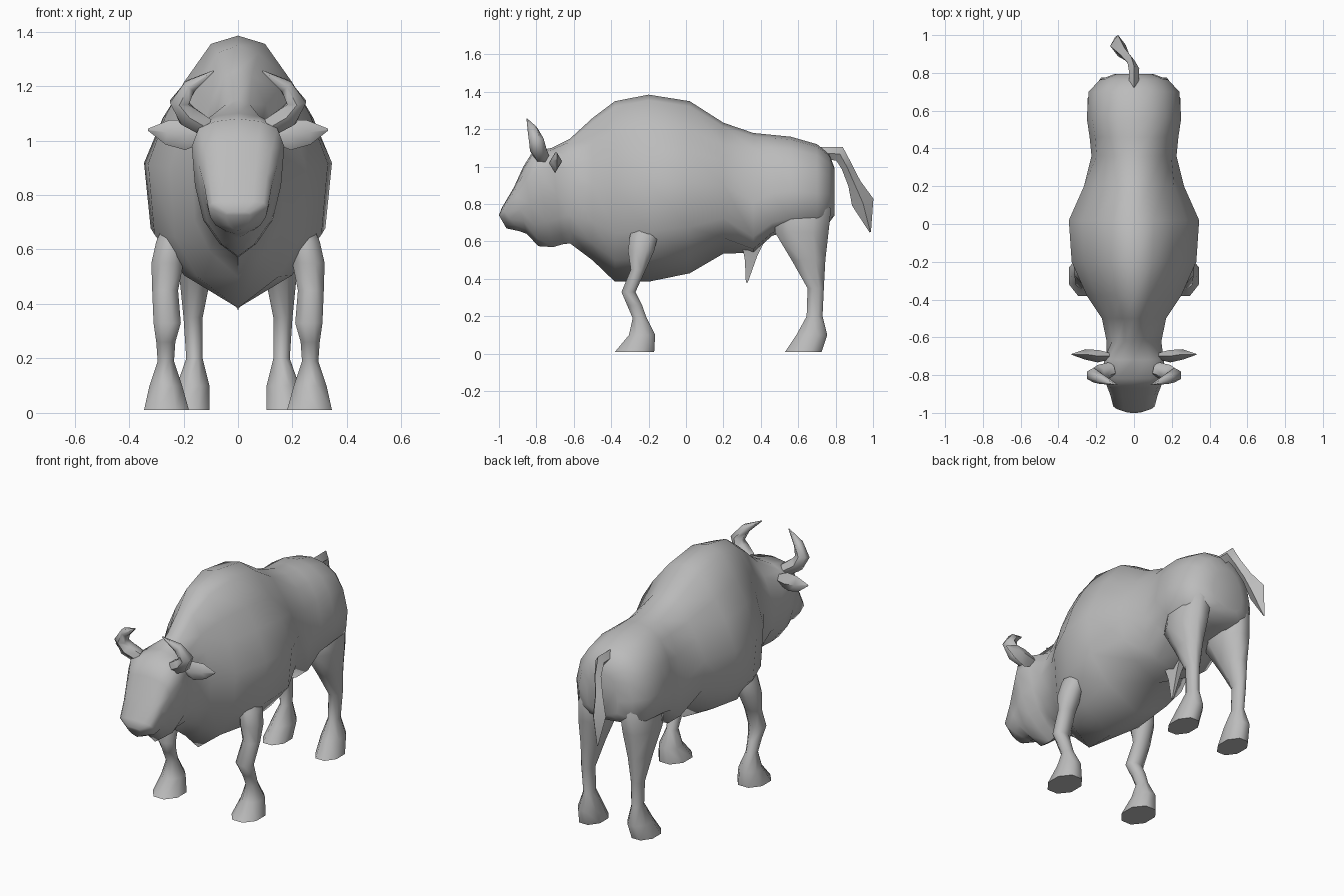
import bpy, bmesh
from math import pi, cos, sin, radians
from mathutils import Vector

cube = bpy.data.objects.get("Cube")
if cube:
    bpy.data.objects.remove(cube, do_unlink=True)

hide = bpy.data.materials.new("grey_hide")
hide.use_nodes = True
grey = (0.5, 0.5, 0.5, 1)
hide.diffuse_color = grey
hide.node_tree.nodes["Principled BSDF"].inputs["Base Color"].default_value = grey


def skin(name, rings, mirror=False):
    """Join a row of equal-sized rings into one closed, smooth-shaded object."""
    bm = bmesh.new()
    rows = [[bm.verts.new(p) for p in ring] for ring in rings]
    n = len(rows[0])
    for a, b in zip(rows, rows[1:]):
        for i in range(n):
            j = (i + 1) % n
            bm.faces.new((a[i], a[j], b[j], b[i]))
    bm.faces.new(rows[0])
    bm.faces.new(rows[-1])
    bmesh.ops.recalc_face_normals(bm, faces=bm.faces)
    mesh = bpy.data.meshes.new(name)
    bm.to_mesh(mesh)
    bm.free()
    mesh.materials.append(hide)
    obj = bpy.data.objects.new(name, mesh)
    bpy.context.collection.objects.link(obj)
    bpy.ops.object.select_all(action='DESELECT')
    obj.select_set(True)
    bpy.context.view_layer.objects.active = obj
    bpy.ops.object.shade_smooth_by_angle(angle=radians(60))
    if mirror:
        obj.modifiers.new("mirror", 'MIRROR')


# Half cross-sections: share of half width, share of height
HEAD = [(0, 1), (.5, .98), (.85, .93), (1, .8), (.93, .52), (.75, .27), (.4, .1), (0, 0)]
CHEST = [(0, 1), (.3, .97), (.6, .83), (.8, .71), (1, .53), (.93, .27), (.6, .12), (0, 0)]
RUMP = [(0, 1), (.35, .97), (.66, .87), (.88, .69), (1, .42), (.95, .13), (.6, .03), (0, 0)]


def section(half, top_y, top_z, low_y, low_z, width):
    outline = half + [(-s, t) for s, t in reversed(half[1:-1])]
    return [(s * width, low_y + (top_y - low_y) * t, low_z + (top_z - low_z) * t)
            for s, t in outline]


def leg_ring(z, x0, x1, y0, y1):
    """Octagon whose flat sides fill the given x and y range."""
    grow = 0.5 / cos(pi / 8)
    turns = [pi / 8 + i * pi / 4 for i in range(8)]
    return [((x0 + x1) / 2 + (x1 - x0) * grow * cos(a),
             (y0 + y1) / 2 + (y1 - y0) * grow * sin(a), z) for a in turns]


def tube(name, path, side, flat=1, sides=6, mirror=False):
    """Tapered limb along (x, y, z, radius) points; flat thins it along side."""
    pts = [Vector(p[:3]) for p in path]
    rings = []
    for i, p in enumerate(pts):
        along = (pts[min(i + 1, len(pts) - 1)] - pts[max(i - 1, 0)]).normalized()
        v = along.cross(Vector(side)).normalized()
        u = v.cross(along)
        r = path[i][3]
        rings.append([p + u * r * flat * cos(2 * pi * k / sides) + v * r * sin(2 * pi * k / sides)
                      for k in range(sides)])
    skin(name, rings, mirror)


# Head: sections tilt from the muzzle back to the neck
head = [
    (-1, .74, -.96, .67, .045),
    (-.985, .78, -.89, .655, .11),
    (-.92, .89, -.85, .64, .125),
    (-.87, 1.0, -.79, .575, .145),
    (-.82, 1.08, -.71, .57, .17),
    (-.72, 1.1, -.66, .585, .155),
]
# Trunk: y, top, bottom, half width
chest = [
    (-.62, 1.15, .59, .145), (-.5, 1.26, .5, .17), (-.38, 1.35, .385, .25),
    (-.2, 1.385, .385, .33), (.02, 1.35, .43, .345), (.2, 1.235, .535, .265),
]
rump = [
    (.36, 1.18, .54, .225), (.46, 1.17, .63, .235), (.56, 1.16, .66, .25),
    (.7, 1.12, .67, .24), (.765, 1.07, .7, .18), (.795, .99, .74, .1),
]
skin("body_and_head", [section(HEAD, *r) for r in head] +
     [section(CHEST, y, top, y, low, w) for y, top, low, w in chest] +
     [section(RUMP, y, top, y, low, w) for y, top, low, w in rump])

# Legs: z, x range, y range
front = [
    (.74, .18, .25, -.26, -.15), (.63, .19, .3, -.3, -.15), (.55, .2, .318, -.31, -.17),
    (.45, .22, .315, -.295, -.215), (.33, .21, .31, -.345, -.27), (.26, .23, .30, -.315, -.235),
    (.19, .235, .295, -.285, -.21), (.1, .205, .325, -.305, -.165), (.01, .18, .345, -.38, -.17),
]
rear = [
    (.9, .08, .18, .55, .72), (.77, .05, .225, .48, .775), (.65, .06, .235, .475, .762),
    (.5, .1, .215, .565, .745), (.35, .13, .2, .65, .737), (.2, .13, .19, .645, .73),
    (.1, .105, .225, .59, .755), (.01, .105, .245, .53, .725),
]
skin("front_legs", [leg_ring(*r) for r in front], mirror=True)
skin("rear_legs", [leg_ring(*r) for r in rear], mirror=True)

# Horns curve out, up and back in
tube("horns", [(.12, -.77, 1.05, .04), (.185, -.79, 1.09, .045), (.215, -.8, 1.14, .04),
               (.175, -.82, 1.2, .028), (.09, -.85, 1.255, .003)], (0, 1, 0), mirror=True)

# Leaf-shaped ears
tube("ears", [(.13, -.7, 1.02, .03), (.19, -.7, 1.02, .055), (.26, -.69, 1.03, .045),
              (.33, -.69, 1.04, .004)], (0, 1, 0), flat=.6, sides=4, mirror=True)

# Tail with a tuft
tube("tail", [(0, .72, 1.07, .035), (0, .82, 1.07, .04), (-.015, .86, 1.0, .03),
              (-.05, .9, .91, .035), (-.085, .945, .81, .06), (-.1, .985, .65, .004)],
     (1, 0, 0), flat=.7, sides=4)

# Pointed fold under the belly
skin("belly_fold", [[(-.04, .3, .58), (.04, .3, .58), (.03, .46, .68), (-.03, .46, .68)],
                    [(-.02, .315, .5), (.02, .315, .5), (.015, .38, .52), (-.015, .38, .52)],
                    [(-.004, .32, .38), (.004, .32, .38), (.004, .33, .38), (-.004, .33, .38)]])
